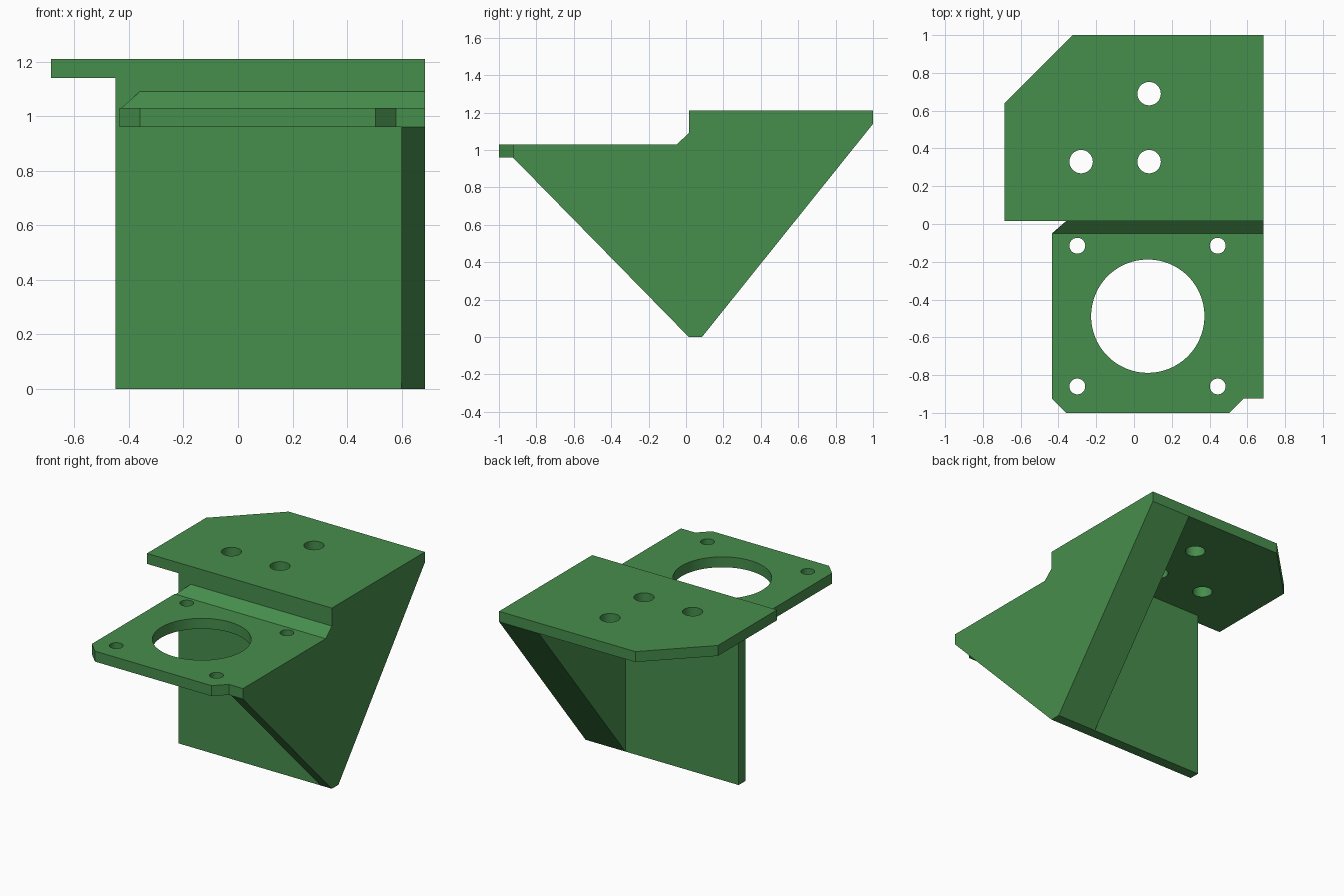
import bpy, bmesh, math
from mathutils import Vector

if "Cube" in bpy.data.objects:
    bpy.data.objects.remove(bpy.data.objects["Cube"])

green = bpy.data.materials.new("green plastic")
green.diffuse_color = (0.062, 0.27, 0.072, 1)
green.use_nodes = True
green.node_tree.nodes["Principled BSDF"].inputs["Base Color"].default_value = green.diffuse_color

T = 0.07                       # plate thickness
RIGHT = 0.685                  # shared flush right side
WALL_F, WALL_B = 0.015, 0.085  # wall front and back


def prism(name, outline, axis, lo, hi):
    """Extrude a 2D outline along x (outline is y,z) or z (outline is x,y)."""
    bm = bmesh.new()
    place = (lambda a, b: (lo, a, b)) if axis == "x" else (lambda a, b: (a, b, lo))
    face = bm.faces.new([bm.verts.new(place(a, b)) for a, b in outline])
    ext = bmesh.ops.extrude_face_region(bm, geom=[face])
    move = Vector((hi - lo, 0, 0)) if axis == "x" else Vector((0, 0, hi - lo))
    bmesh.ops.translate(bm, vec=move,
                        verts=[v for v in ext["geom"] if isinstance(v, bmesh.types.BMVert)])
    bmesh.ops.recalc_face_normals(bm, faces=bm.faces)
    mesh = bpy.data.meshes.new(name)
    bm.to_mesh(mesh)
    bm.free()
    mesh.materials.append(green)
    obj = bpy.data.objects.new(name, mesh)
    bpy.context.collection.objects.link(obj)
    return obj


def circle(x, y, r, n):
    return [(x + r * math.cos(2 * math.pi * i / n),
             y + r * math.sin(2 * math.pi * i / n)) for i in range(n)]


def combine(target, other, operation):
    """Apply a boolean and discard the helper."""
    mod = target.modifiers.new(operation.lower(), "BOOLEAN")
    mod.operation, mod.solver, mod.object = operation, "EXACT", other
    bpy.context.view_layer.objects.active = target
    bpy.ops.object.modifier_apply(modifier=mod.name)
    bpy.data.objects.remove(other)


# Upright wall
bracket = prism("bracket", [(WALL_F, 0), (WALL_B, 0), (WALL_B, 1.18), (WALL_F, 1.18)],
                "x", -0.45, RIGHT)

# Raised rear plate with one clipped corner
rear_plate = prism("rear_plate", [(-RIGHT, WALL_F), (RIGHT, WALL_F), (RIGHT, 1),
                                  (-0.325, 1), (-RIGHT, 0.64)], "z", 1.14, 1.21)

# Front motor shelf with clipped corners, reaching into the wall
shelf = prism("motor_shelf", [(-0.435, -0.925), (-0.36, -1), (0.505, -1), (0.58, -0.925),
                              (RIGHT, -0.925), (RIGHT, 0.05), (-0.36, 0.05),
                              (-0.36, WALL_F), (-0.435, -0.05)], "z", 0.96, 1.03)

# Sloped fillet between shelf and wall, its left end clipped like the shelf
fillet = prism("fillet", [(-0.05, 1.0), (0.05, 1.0), (0.05, 1.09), (WALL_F, 1.09),
                          (-0.05, 1.03)], "x", -0.435, RIGHT)
corner = prism("corner_cutter", [(-0.6, -0.2142), (-0.36, WALL_F), (-0.36, 0.2),
                                 (-0.6, 0.2)], "z", 0.9, 1.2)
combine(fillet, corner, "DIFFERENCE")

# Thin front gusset and thick rear gusset
front_gusset = prism("front_gusset", [(WALL_F, 0), (0.05, 0), (0.05, 1.0),
                                      (-0.925, 1.0), (-0.925, 0.96)], "x", 0.60, RIGHT)
rear_gusset = prism("rear_gusset", [(0.05, 0), (WALL_B, 0), (1, 1.14), (1, 1.18),
                                    (0.05, 1.18)], "x", 0.39, RIGHT)

for part in (rear_plate, shelf, fillet, front_gusset, rear_gusset):
    combine(bracket, part, "UNION")

# Rear plate screw holes, shelf screw holes and the large motor opening
holes = [(x, y, 0.062, 32, 1.1, 1.3) for x, y in ((-0.28, 0.33), (0.08, 0.33), (0.08, 0.69))]
holes += [(x, y, 0.042, 32, 0.9, 1.1) for x in (-0.30, 0.443) for y in (-0.115, -0.86)]
holes.append((0.073, -0.488, 0.30, 96, 0.9, 1.1))
for x, y, r, n, lo, hi in holes:
    combine(bracket, prism("hole_cutter", circle(x, y, r, n), "z", lo, hi), "DIFFERENCE")

# Merge flush faces and smooth only the hole walls
bm = bmesh.new()
bm.from_mesh(bracket.data)
bmesh.ops.remove_doubles(bm, verts=bm.verts, dist=0.0001)
bmesh.ops.dissolve_limit(bm, angle_limit=math.radians(0.5), verts=bm.verts, edges=bm.edges)
bm.to_mesh(bracket.data)
bm.free()
bpy.ops.object.select_all(action="DESELECT")
bracket.select_set(True)
bpy.context.view_layer.objects.active = bracket
bpy.ops.object.shade_smooth_by_angle(angle=math.radians(30))
